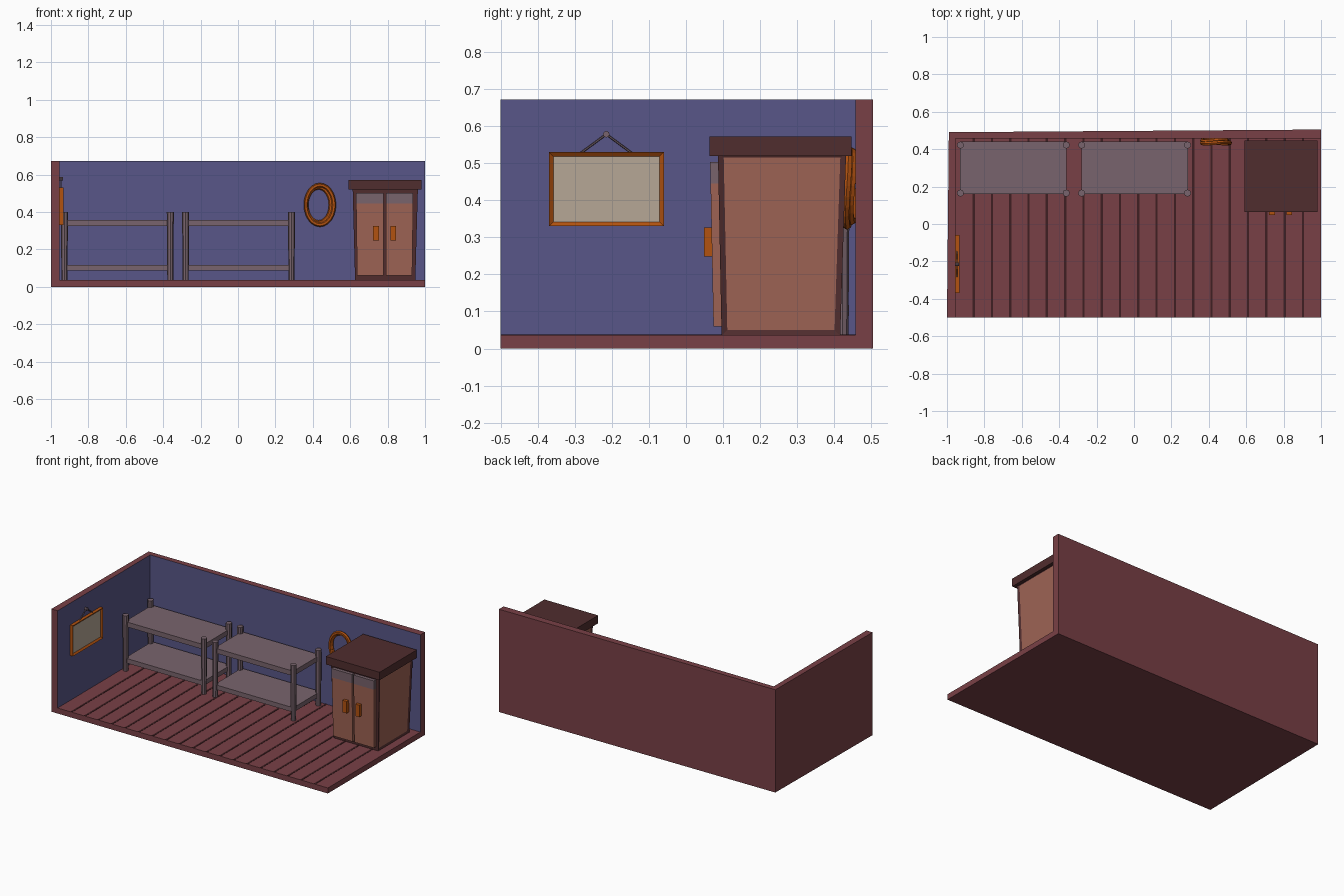
import bpy, bmesh, math
from mathutils import Vector

if "Cube" in bpy.data.objects:
    bpy.data.objects.remove(bpy.data.objects["Cube"])


def mat(name, r, g, b):
    m = bpy.data.materials.new(name)
    lin = [((c / 255 + 0.055) / 1.055) ** 2.4 for c in (r, g, b)]
    m.diffuse_color = (*lin, 1)
    m.use_nodes = True
    m.node_tree.nodes["Principled BSDF"].inputs["Base Color"].default_value = m.diffuse_color
    return m


MAROON = mat("maroon wood", 121, 64, 70)
GROOVE = mat("dark groove", 62, 31, 34)
BLUE = mat("blue wall", 88, 86, 136)
GREY = mat("mauve grey", 121, 100, 109)
DARK = mat("dark brown", 80, 45, 46)
TAN = mat("tan wood", 158, 99, 84)
ORANGE = mat("orange", 178, 82, 16)
CREAM = mat("cream canvas", 182, 167, 150)


def finish(name, bm, *mats):
    me = bpy.data.meshes.new(name)
    bmesh.ops.recalc_face_normals(bm, faces=bm.faces)
    bm.to_mesh(me)
    bm.free()
    for m in mats:
        me.materials.append(m)
    ob = bpy.data.objects.new(name, me)
    bpy.context.collection.objects.link(ob)
    return ob


def prism(low, top, z0, z1):
    """Six-sided solid from two outlines of (x, y) corners."""
    bm = bmesh.new()
    a = [bm.verts.new((x, y, z0)) for x, y in low]
    b = [bm.verts.new((x, y, z1)) for x, y in top]
    n = len(a)
    bm.faces.new(a)
    bm.faces.new(b)
    for i in range(n):
        bm.faces.new((a[i], a[(i + 1) % n], b[(i + 1) % n], b[i]))
    bmesh.ops.recalc_face_normals(bm, faces=bm.faces)
    bm.normal_update()
    return bm


def rect(x0, x1, y0, y1):
    return [(x0, y0), (x1, y0), (x1, y1), (x0, y1)]


def box(name, m, x0, x1, y0, y1, z0, z1):
    r = rect(x0, x1, y0, y1)
    return finish(name, prism(r, r, z0, z1), m)


def rod(name, m, p, q, r, sides=8, r2=None):
    p, q = Vector(p), Vector(q)
    bm = bmesh.new()
    bmesh.ops.create_cone(bm, cap_ends=True, segments=sides, radius1=r,
                          radius2=r if r2 is None else r2, depth=(q - p).length)
    rot = (q - p).to_track_quat('Z', 'Y').to_matrix()
    for v in bm.verts:
        v.co = rot @ v.co + (p + q) / 2
    return finish(name, bm, m)


def wall(name, outline, inward):
    bm = prism(outline, outline, 0, 0.672)
    for f in bm.faces:
        f.material_index = int(f.normal.dot(Vector(inward)) > 0.9)
    return finish(name, bm, MAROON, BLUE)


# Room shell
box("floor", MAROON, -0.955, 1, -0.5, 0.457, 0, 0.036)
wall("back_wall", [(-0.955, 0.457), (1, 0.457), (1, 0.505), (-0.955, 0.491)], (0, -1, 0))
wall("left_wall", [(-1, -0.5), (-0.955, -0.5), (-0.955, 0.457), (-0.955, 0.491), (-0.99, 0.491)], (1, 0, 0))
for i in range(1, 20):
    x = -0.955 + i * 0.0978
    box(f"plank_groove_{i}", GROOVE, x - 0.006, x + 0.006, -0.499, 0.457, 0.034, 0.0375)

# Two shelf units
for n, cx in enumerate((-0.645, 0.003)):
    for k, (z0, z1) in enumerate(((0.088, 0.118), (0.325, 0.357))):
        box(f"shelf_board_{n}_{k}", GREY, cx - 0.285, cx + 0.285, 0.16, 0.44, z0, z1)
    for sx in (-1, 1):
        for y in (0.165, 0.422):
            x = cx + sx * 0.283
            rod(f"shelf_post_{n}", GREY, (x, y, 0.03), (x, y, 0.4), 0.016, 8, 0.019)

# Coiled rope on the back wall
for n, (dx, rx, rz, y) in enumerate(((-0.003, 0.066, 0.094, 0.446), (0.004, 0.075, 0.106, 0.434))):
    bm = bmesh.new()
    N, M, R = 24, 6, 0.0115
    rings = []
    for i in range(N):
        a = math.tau * i / N
        ring = []
        for j in range(M):
            b = math.tau * j / M
            ring.append(bm.verts.new((0.434 + dx + (rx + R * math.cos(b)) * math.cos(a),
                                      y + R * math.sin(b) + 0.004 * math.sin(2 * a),
                                      0.438 + (rz + R * math.cos(b)) * math.sin(a))))
        rings.append(ring)
    for i in range(N):
        s, t = rings[i], rings[(i + 1) % N]
        for j in range(M):
            k = (j + 1) % M
            bm.faces.new((s[j], s[k], t[k], t[j]))
    finish(f"rope_coil_{n}", bm, ORANGE)

# Framed picture on the left wall
r = rect(-0.957, -0.934, -0.37, -0.06)
bm = prism(r, r, 0.33, 0.53)
face = [f for f in bm.faces if f.normal.x > 0.9]
bmesh.ops.inset_individual(bm, faces=face, thickness=0.017, depth=-0.009)
face[0].material_index = 1
finish("picture_frame", bm, ORANGE, CREAM)
nail = (-0.947, -0.215, 0.578)
for y in (-0.283, -0.147):
    rod("picture_string", GREY, (-0.947, y, 0.528), nail, 0.003, 6)
rod("nail", GREY, (-0.96, -0.215, 0.578), (-0.936, -0.215, 0.578), 0.009, 8)

# Cabinet body with inset side panels
bm = prism(rect(0.626, 0.948, 0.096, 0.416), rect(0.613, 0.962, 0.086, 0.432), 0.034, 0.53)
sides = [f for f in bm.faces if abs(f.normal.x) > 0.9]
bmesh.ops.inset_individual(bm, faces=sides, thickness=0.022, depth=-0.005)
for f in sides:
    f.material_index = 1
finish("cabinet_body", bm, DARK, TAN)
box("cabinet_top", DARK, 0.592, 0.98, 0.063, 0.447, 0.52, 0.572)

# Doors with a grey band near the top, and handles
for s in (-1, 1):
    def strip(inner, outer, y0, y1):
        a, b = sorted((0.784 + s * inner, 0.784 + s * outer))
        return rect(a, b, y0, y1)
    bm = prism(strip(0.006, 0.147, 0.074, 0.1), strip(0.006, 0.153, 0.065, 0.1), 0.06, 0.503)
    bmesh.ops.bisect_plane(bm, geom=bm.verts[:] + bm.edges[:] + bm.faces[:],
                           plane_co=(0, 0, 0.445), plane_no=(0, 0, 1))
    for f in bm.faces:
        f.material_index = int(f.calc_center_median().z > 0.445)
    finish("cabinet_door", bm, TAN, GREY)
    x = 0.784 + s * 0.046
    box("door_handle", ORANGE, x - 0.015, x + 0.015, 0.048, 0.073, 0.248, 0.326)
